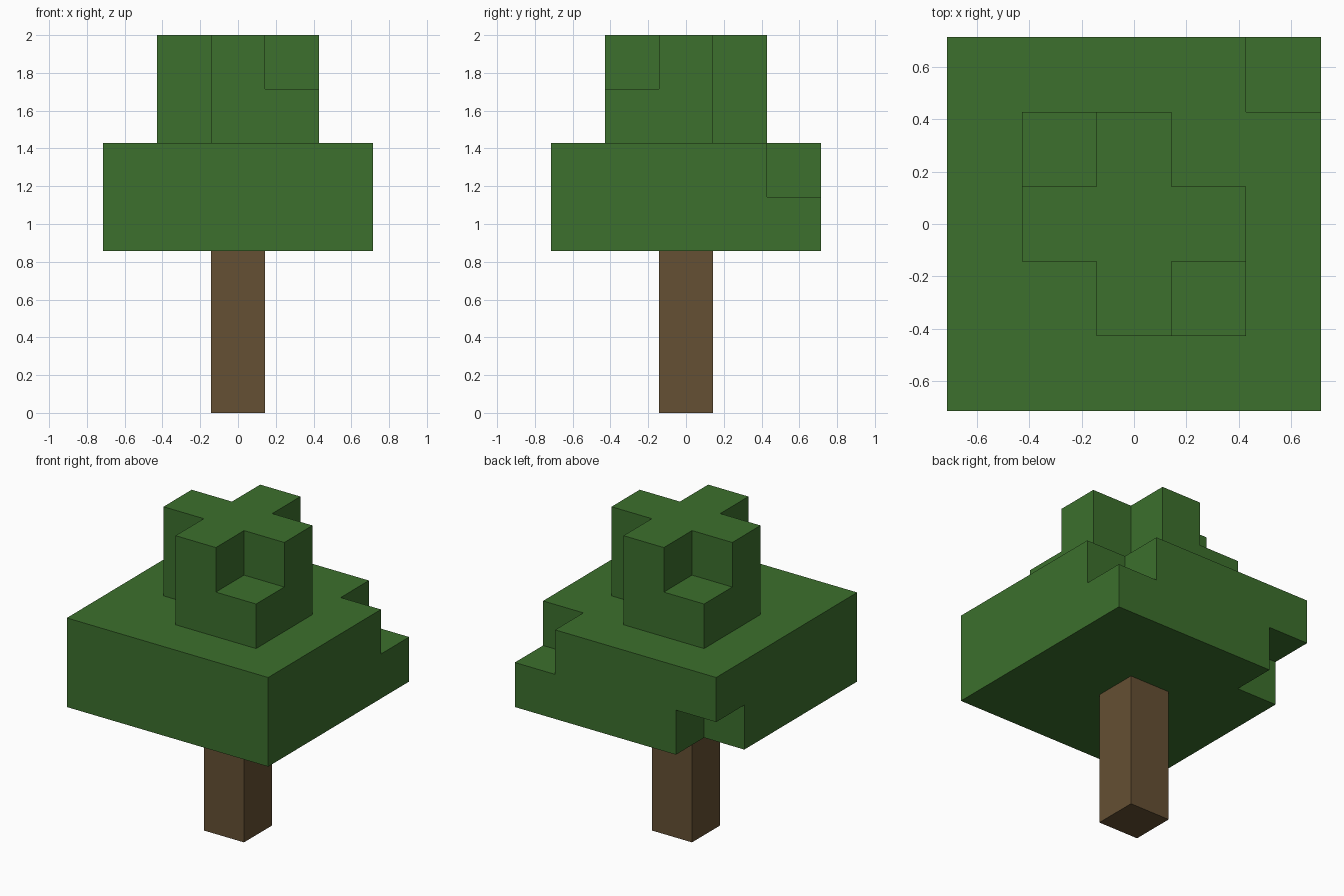
import bpy
import bmesh
from itertools import product
from mathutils import Vector

if "Cube" in bpy.data.objects:
    bpy.data.objects.remove(bpy.data.objects["Cube"], do_unlink=True)

UNIT = 2 / 7  # edge of one block; the tree is seven blocks tall


def material(name, rgb):
    m = bpy.data.materials.new(name)
    m.use_nodes = True
    m.diffuse_color = (*rgb, 1)
    m.node_tree.nodes["Principled BSDF"].inputs["Base Color"].default_value = (*rgb, 1)
    return m


def blocks(radius, bottom, top):
    """Block cells of a square slab centred on the trunk."""
    side = range(-radius, radius + 1)
    return set(product(side, side, range(bottom, top)))


def build(name, cells, solid, mat):
    """Outer skin of the cells: faces only where no block of the tree touches."""
    bm = bmesh.new()
    for cell in sorted(cells):
        for axis, sign in product(range(3), (-1, 1)):
            normal = Vector((0, 0, 0))
            normal[axis] = sign
            if tuple(int(c + n) for c, n in zip(cell, normal)) in solid:
                continue
            u = Vector((0, 0, 0))
            u[(axis + 1) % 3] = 0.5
            v = normal.cross(u)
            centre = Vector(cell) + Vector((0, 0, 0.5)) + normal / 2
            corners = (centre - u - v, centre + u - v, centre + u + v, centre - u + v)
            bm.faces.new([bm.verts.new(p * UNIT) for p in corners])
    bmesh.ops.remove_doubles(bm, verts=bm.verts[:], dist=0.001)
    mesh = bpy.data.meshes.new(name)
    bm.to_mesh(mesh)
    bm.free()
    mesh.materials.append(mat)
    obj = bpy.data.objects.new(name, mesh)
    bpy.context.collection.objects.link(obj)
    return obj


# Trunk: a single column of blocks
trunk = blocks(0, 0, 3)

# Wide lower leaves, with one upper and one lower corner block missing
lower_leaves = blocks(2, 3, 5) - {(2, 2, 4), (-2, 2, 3)}

# Narrow crown: cross-shaped top, two opposite corners open all the way down
crown = blocks(1, 5, 7)
crown -= set(product((-1, 1), (-1, 1), (6,)))
crown -= {(-1, -1, 5), (1, 1, 5)}

solid = trunk | lower_leaves | crown
leaf_green = material("leaf green", (0.045, 0.162, 0.026))
bark_brown = material("bark brown", (0.130, 0.080, 0.033))

build("trunk", trunk, solid, bark_brown)
build("lower_leaves", lower_leaves, solid, leaf_green)
build("crown_leaves", crown, solid, leaf_green)
